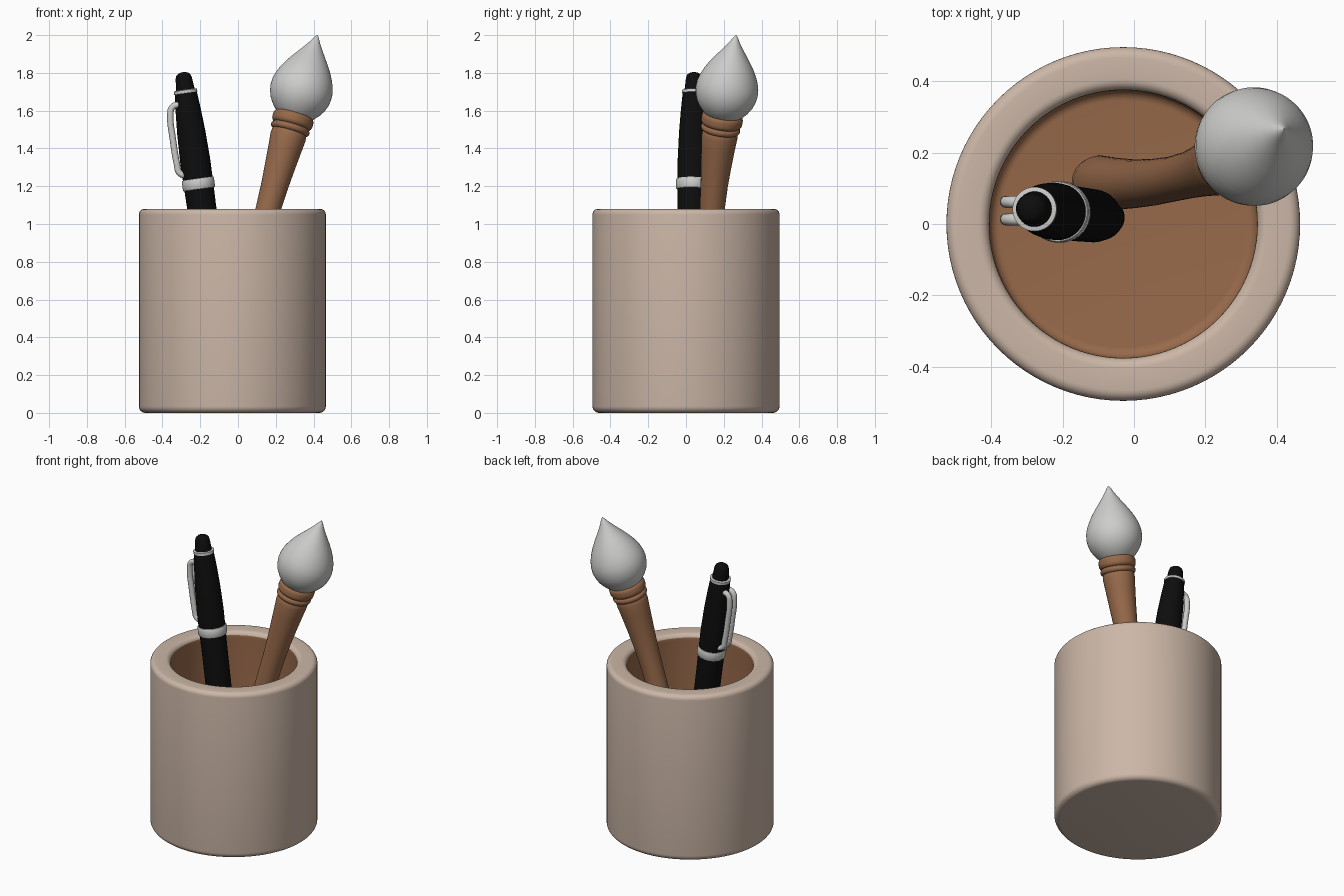
import bpy, bmesh, math
from mathutils import Vector

if "Cube" in bpy.data.objects:
    bpy.data.objects.remove(bpy.data.objects["Cube"])


def material(name, rgb):
    m = bpy.data.materials.new(name)
    m.diffuse_color = (*rgb, 1)
    m.use_nodes = True
    m.node_tree.nodes["Principled BSDF"].inputs["Base Color"].default_value = m.diffuse_color
    return m


BEIGE = material("beige clay", (0.60, 0.47, 0.385))
BROWN = material("warm brown", (0.31, 0.143, 0.069))
WHITE = material("bristle white", (0.61, 0.61, 0.60))
SILVER = material("silver", (0.60, 0.60, 0.59))
BLACK = material("black", (0.004, 0.004, 0.004))


def finish(bm, name, mats, angle=40):
    bmesh.ops.recalc_face_normals(bm, faces=bm.faces)
    me = bpy.data.meshes.new(name)
    bm.to_mesh(me)
    bm.free()
    ob = bpy.data.objects.new(name, me)
    bpy.context.collection.objects.link(ob)
    for m in mats:
        me.materials.append(m)
    bpy.ops.object.select_all(action='DESELECT')
    ob.select_set(True)
    bpy.context.view_layer.objects.active = ob
    bpy.ops.object.shade_smooth_by_angle(angle=math.radians(angle))
    return ob


def loft(rings, n):
    """Skin circles given as (centre, normal, radius), capping both ends."""
    bm = bmesh.new()
    loops = []
    for c, d, r in rings:
        d = d.normalized()
        u = Vector((0, 1, 0)).cross(d).normalized()
        v = d.cross(u)
        loops.append([bm.verts.new(c + r * (math.cos(a) * u + math.sin(a) * v))
                      for a in (2 * math.pi * i / n for i in range(n))])
    for a, b in zip(loops, loops[1:]):
        for i in range(n):
            j = (i + 1) % n
            bm.faces.new((a[i], a[j], b[j], b[i]))
    bm.faces.new(loops[0])
    bm.faces.new(loops[-1])
    return bm


def turned(name, base, axis, profile, mat, n=48):
    """Lathe part: profile of (distance along axis, radius)."""
    axis = axis.normalized()
    rings = [(base + axis * t, axis, r) for t, r in profile]
    return finish(loft(rings, n), name, [mat])


def arc(cx, cz, r, a0, a1, steps=6):
    return [(cz + r * math.sin(math.radians(a0 + (a1 - a0) * i / steps)),
             cx + r * math.cos(math.radians(a0 + (a1 - a0) * i / steps)))
            for i in range(steps + 1)]


# Cup: one closed profile, outside up, over the rim, and down to the inner floor
up = Vector((0, 0, 1))
cup_base = Vector((-0.03, 0, 0))
profile = (arc(0.46, 0.035, 0.035, -90, 0) + arc(0.465, 1.05, 0.03, 0, 90)
           + arc(0.405, 1.05, 0.03, 90, 180) + [(1.04, 0.375)]
           + arc(0.345, 0.13, 0.03, 0, -90))
bm = loft([(cup_base + up * z, up, r) for z, r in profile], 96)
for f in bm.faces:                       # brown interior
    c = f.calc_center_median()
    if 0.05 < c.z < 1.06 and (c - cup_base).xy.length < 0.39:
        f.material_index = 1
finish(bm, "cup", [BEIGE, BROWN])


# Brush handle: gently bowed, narrow in the middle
def handle_centre(z):
    return Vector((0.16 + 0.275 * (z - 1.08), 0.112 + 0.058 * (z - 0.4) ** 2, z))


rings = []
for z, r in [(0.10, 0.055), (0.11, 0.07), (0.15, 0.076), (0.3, 0.073), (0.5, 0.068),
             (0.7, 0.065), (0.9, 0.063), (1.08, 0.066), (1.2, 0.072), (1.3, 0.08),
             (1.4, 0.089), (1.46, 0.095), (1.485, 0.093), (1.50, 0.085)]:
    rings.append((handle_centre(z), handle_centre(z + 0.01) - handle_centre(z - 0.01), r))
finish(loft(rings, 48), "brush_handle", [BROWN])

# Brush collar beads and bristle head share the top axis
top = handle_centre(1.50)
tip = Vector((0.42, 0.265, 2.0))
axis = tip - top
turned("brush_collar_lower", top, axis, arc(0.085, 0.005, 0.02, -90, 90, 8), BROWN)
turned("brush_collar_upper", top, axis,
       arc(0.083, 0.045, 0.027, -90, 0) + arc(0.083, 0.062, 0.027, 0, 90), BROWN)
L = axis.length
turned("brush_bristles", top, axis,
       [(0.07, 0.085), (0.09, 0.108), (0.115, 0.13), (0.145, 0.149), (0.175, 0.160),
        (0.21, 0.166), (0.245, 0.164), (0.28, 0.155), (0.315, 0.140), (0.35, 0.121),
        (0.385, 0.098), (0.42, 0.073), (0.455, 0.048), (0.485, 0.028),
        (L - 0.015, 0.013), (L, 0.002)], WHITE, 64)

# Pen: barrel, rings and push button along one leaning axis
pen_base = Vector((-0.055, 0.016, 0.10))
pen_axis = Vector((-0.139, 0.016, 1.0)).normalized()


def pen_part(name, profile, mat):
    turned(name, pen_base, pen_axis, profile, mat, 40)


pen_part("pen_barrel", [(0, 0.012), (0.03, 0.022), (0.15, 0.05), (0.28, 0.066), (0.42, 0.074),
                        (0.7, 0.076), (1.0, 0.077), (1.12, 0.079), (1.25, 0.08),
                        (1.4, 0.075), (1.52, 0.067), (1.62, 0.058)], BLACK)
pen_part("pen_middle_ring", [(1.093, 0.076), (1.095, 0.083), (1.10, 0.086), (1.145, 0.086),
                             (1.15, 0.083), (1.152, 0.076)], SILVER)
pen_part("pen_top_ring", [(1.606, 0.055), (1.608, 0.062), (1.624, 0.062), (1.627, 0.05)], SILVER)
pen_part("pen_button", [(1.62, 0.05), (1.66, 0.046), (1.69, 0.043), (1.705, 0.038),
                        (1.715, 0.026), (1.72, 0.01)], BLACK)

# Pen clip: twin wires joined at the lower end, bulging away from the barrel
curve = bpy.data.curves.new("pen_clip", 'CURVE')
curve.dimensions = '3D'
curve.bevel_depth = 0.017
curve.bevel_resolution = 4
wire = [(-0.27, 1.625), (-0.325, 1.63), (-0.35, 1.615), (-0.358, 1.58), (-0.345, 1.45),
        (-0.322, 1.31), (-0.313, 1.275), (-0.292, 1.26), (-0.25, 1.255)]
for y in (0.013, 0.062):
    s = curve.splines.new('BEZIER')
    s.bezier_points.add(len(wire) - 1)
    for p, (x, z) in zip(s.bezier_points, wire):
        p.co = (x, y, z)
        p.handle_left_type = p.handle_right_type = 'AUTO'
    s.resolution_u = 5
    s.use_smooth = True
bridge = curve.splines.new('POLY')
bridge.points.add(1)
bridge.points[0].co = (-0.313, 0.013, 1.275, 1)
bridge.points[1].co = (-0.313, 0.062, 1.275, 1)
curve.use_fill_caps = True
curve.materials.append(SILVER)
clip = bpy.data.objects.new("pen_clip", curve)
bpy.context.collection.objects.link(clip)
